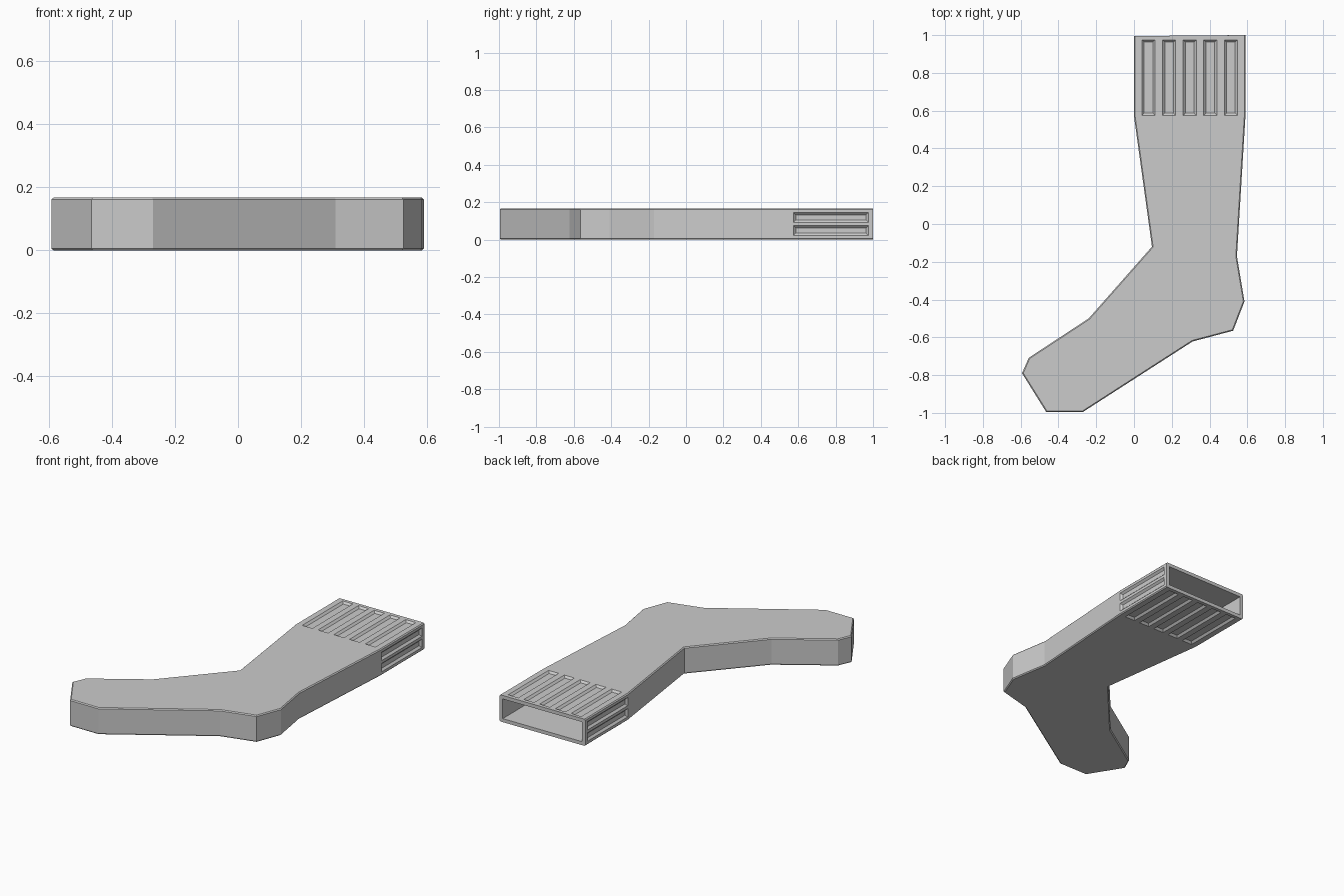
import bpy, bmesh
from mathutils import Vector

if "Cube" in bpy.data.objects:
    bpy.data.objects.remove(bpy.data.objects["Cube"])

H = 0.167        # thickness of the whole sock
WALL = 0.022     # shell wall
DEPTH = 0.012    # rib groove depth
TAPER = 0.012    # slope of groove walls
X0, X1 = 0.0, 0.59

# side profile of the sock, cuff opening at the first/last points
outline = [(X0, 0.995), (X0, 0.57), (0.095, -0.12), (-0.24, -0.5),
           (-0.557, -0.708), (-0.593, -0.79), (-0.465, -0.995),
           (-0.27, -0.995), (0.31, -0.622), (0.525, -0.565),
           (0.585, -0.41), (0.545, -0.17), (X1, 0.57), (X1, 1.0)]


def make_object(name, bm):
    bmesh.ops.recalc_face_normals(bm, faces=bm.faces)
    me = bpy.data.meshes.new(name)
    bm.to_mesh(me)
    bm.free()
    ob = bpy.data.objects.new(name, me)
    bpy.context.collection.objects.link(ob)
    return ob


# sock body: extruded profile, open at the cuff
bm = bmesh.new()
low = [bm.verts.new((x, y, 0)) for x, y in outline]
high = [bm.verts.new((x, y, H)) for x, y in outline]
bm.faces.new(low[::-1])
bm.faces.new(high)
for i in range(len(outline) - 1):
    bm.faces.new((low[i], low[i + 1], high[i + 1], high[i]))
sock = make_object("sock", bm)


# tapered slot cutter: centre on surface, outward normal, across axis
def add_slot(bm, centre, normal, across, half_w, half_l):
    c, n, a, l = Vector(centre), Vector(normal), Vector(across), Vector((0, 1, 0))
    rings = []
    for d, grow in ((-DEPTH, -TAPER), (DEPTH * 0.3, TAPER * 0.3)):
        rings.append([bm.verts.new(c + n * d + a * sx * (half_w + grow)
                                   + l * sy * (half_l + grow))
                      for sx, sy in ((-1, -1), (1, -1), (1, 1), (-1, 1))])
    lo, hi = rings
    bm.faces.new(lo[::-1])
    bm.faces.new(hi)
    for i in range(4):
        j = (i + 1) % 4
        bm.faces.new((lo[i], lo[j], hi[j], hi[i]))


# cuff rib grooves on the broad faces and narrow sides
bm = bmesh.new()
y_mid, half_len = 0.775, 0.2
for i in range(5):
    x = 0.077 + 0.109 * i
    for z, nz in ((H, 1), (0, -1)):
        add_slot(bm, (x, y_mid, z), (0, 0, nz), (1, 0, 0), 0.035, half_len)
for z in (H / 2 - 0.035, H / 2 + 0.035):
    for x, nx in ((X1, 1), (X0, -1)):
        add_slot(bm, (x, y_mid, z), (nx, 0, 0), (0, 0, 1), 0.026, half_len)
cutter = make_object("groove_cutter", bm)
cutter.hide_render = True
cutter.hide_set(True)

# softened rim, hollow shell, cut grooves
bev = sock.modifiers.new("rim_bevel", 'BEVEL')
bev.width = 0.006
bev.segments = 1
bev.limit_method = 'ANGLE'
bev.angle_limit = 1.3
sol = sock.modifiers.new("shell", 'SOLIDIFY')
sol.thickness = WALL
sol.offset = -1
sol.use_even_offset = True
cut = sock.modifiers.new("grooves", 'BOOLEAN')
cut.operation = 'DIFFERENCE'
cut.solver = 'EXACT'
cut.object = cutter
